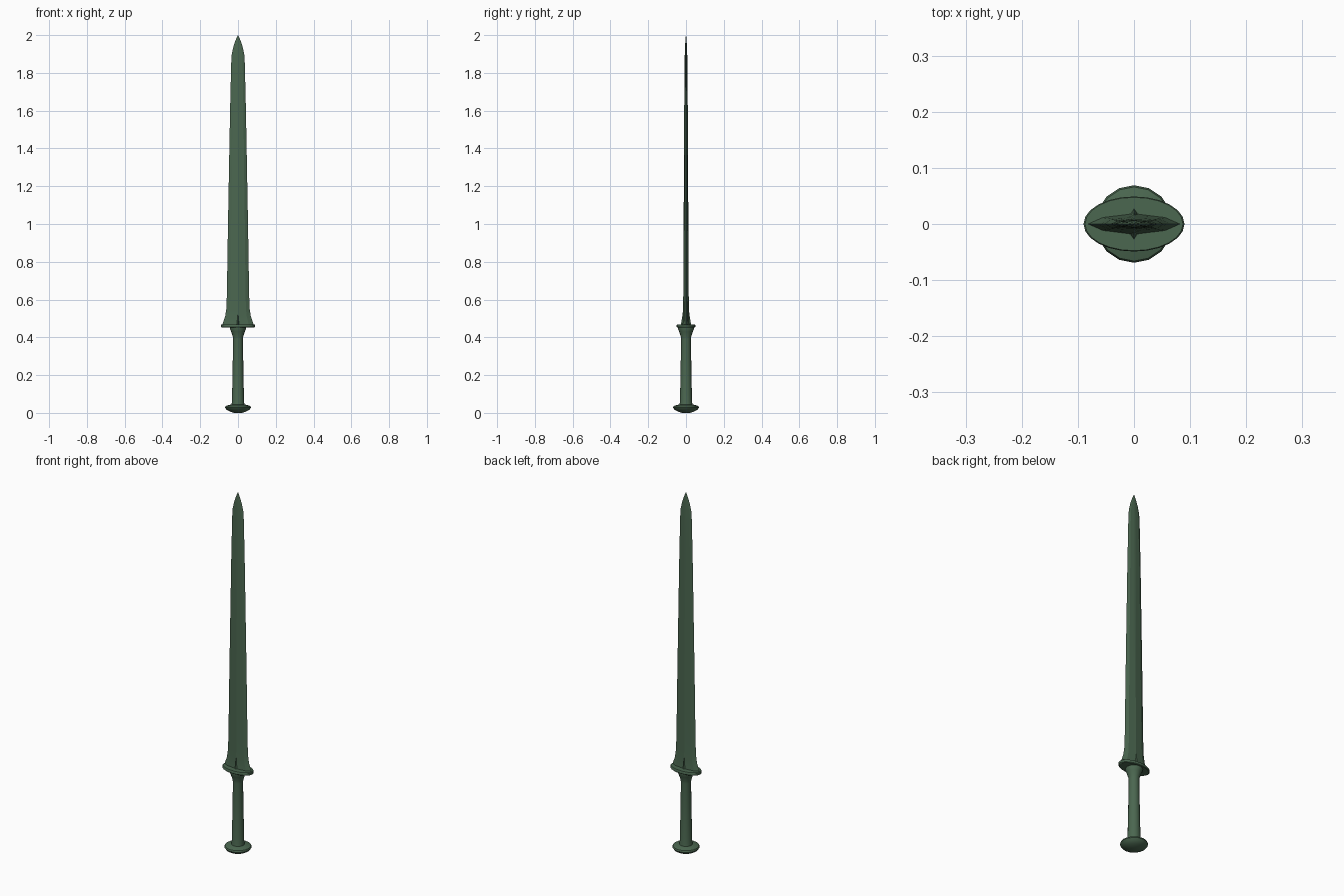
import bpy, math

if "Cube" in bpy.data.objects:
    bpy.data.objects.remove(bpy.data.objects["Cube"])

mat = bpy.data.materials.new("dark green bronze")
mat.diffuse_color = (0.07, 0.135, 0.08, 1)
mat.use_nodes = True
mat.node_tree.nodes["Principled BSDF"].inputs["Base Color"].default_value = mat.diffuse_color


def make_object(name, rings, angle):
    """Skin a stack of equal-length point rings and cap both ends."""
    n = len(rings[0])
    verts = [p for r in rings for p in r]
    faces = [(i * n + j, i * n + (j + 1) % n, (i + 1) * n + (j + 1) % n, (i + 1) * n + j)
             for i in range(len(rings) - 1) for j in range(n)]
    faces += [tuple(reversed(range(n))), tuple(range(len(verts) - n, len(verts)))]
    me = bpy.data.meshes.new(name)
    me.from_pydata(verts, [], faces)
    me.materials.append(mat)
    for p in me.polygons:
        p.use_smooth = True
    me.set_sharp_from_angle(angle=math.radians(angle))
    ob = bpy.data.objects.new(name, me)
    bpy.context.collection.objects.link(ob)
    return ob


def lathe(name, profile, n, sx=1.0, sy=1.0, angle=30):
    rings = [[(r * sx * math.cos(2 * math.pi * j / n),
               r * sy * math.sin(2 * math.pi * j / n), z) for j in range(n)]
             for r, z in profile]
    return make_object(name, rings, angle)


# pommel: mushroom disc
lathe("pommel", [(0.022, 0.0), (0.045, 0.008), (0.061, 0.017), (0.069, 0.028),
                 (0.066, 0.036), (0.05, 0.041), (0.03, 0.046)], 16)

# grip with flared collar
lathe("grip", [(0.035, 0.038), (0.032, 0.06), (0.029, 0.2), (0.026, 0.39),
               (0.028, 0.405), (0.036, 0.43), (0.043, 0.446), (0.043, 0.456)], 16)

# oval guard plate
lathe("guard", [(0.95, 0.452), (1, 0.455), (1, 0.466), (0.97, 0.469)], 24, 0.09, 0.049)

# blade: (z, half width, half thickness)
stations = [(0.465, 0.083, 0.019), (0.485, 0.077, 0.017), (0.51, 0.068, 0.016),
            (0.55, 0.062, 0.0155), (0.62, 0.059, 0.0145), (1.0, 0.053, 0.0125),
            (1.6, 0.042, 0.0095), (1.85, 0.036, 0.0075), (1.9, 0.033, 0.0065),
            (1.94, 0.024, 0.005), (1.975, 0.012, 0.003), (2.0, 0.0005, 0.0005)]
half = [(1, 0), (0.68, 0.62), (0.25, 0.85), (0, 1), (-0.25, 0.85), (-0.68, 0.62)]
section = half + [(-x, -y) for x, y in half]
make_object("blade", [[(x * w, y * t, z) for x, y in section] for z, w, t in stations], 15)

# pointed ridge at the blade root
diamond = [(1, 0), (0, 1), (-1, 0), (0, -1)]
make_object("root_ridge", [[(x * w, y * t, z) for x, y in diamond]
                           for z, w, t in [(0.465, 0.02, 0.028), (0.485, 0.014, 0.024),
                                           (0.51, 0.008, 0.02), (0.55, 0.002, 0.0145)]], 15)
